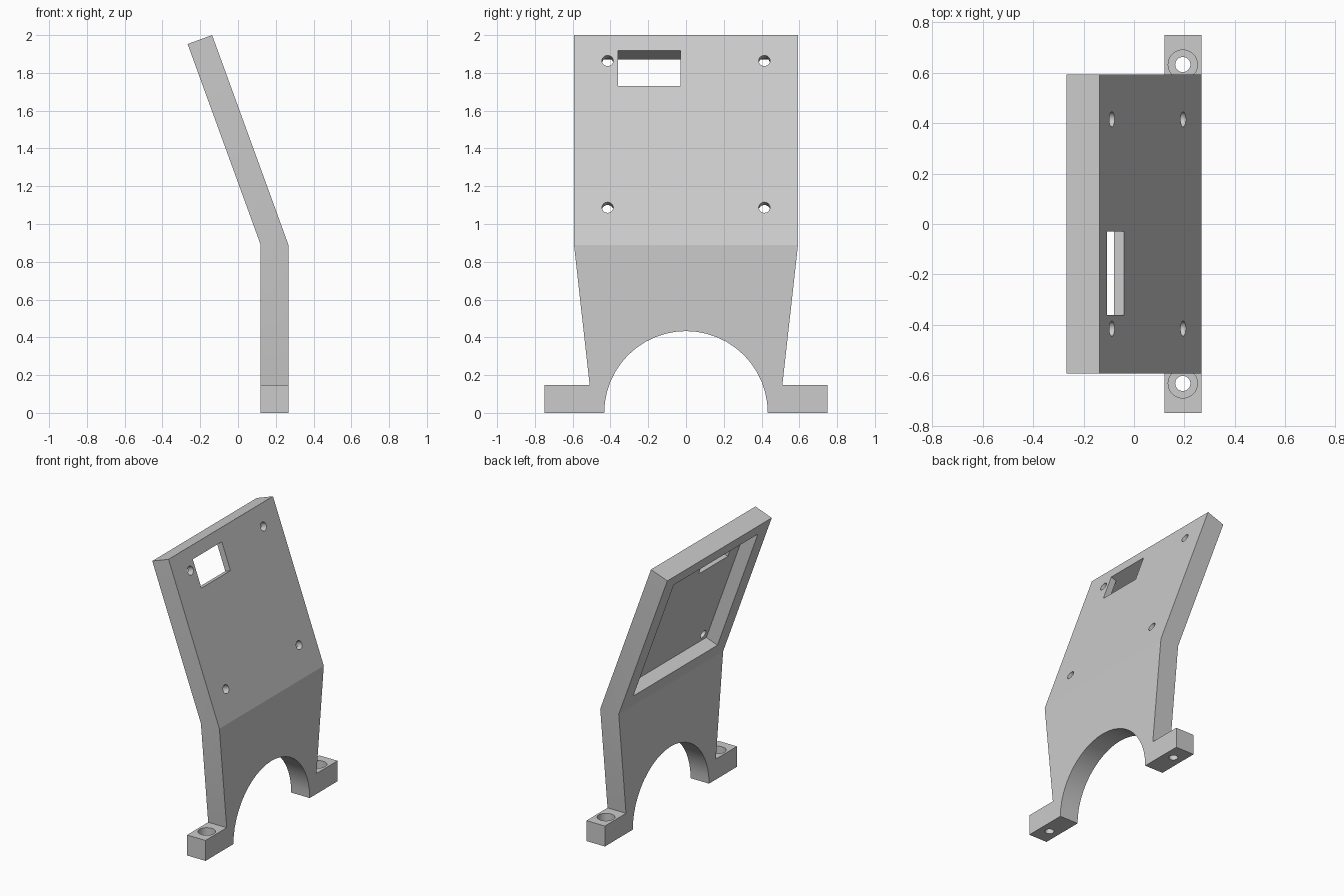
import bpy, bmesh
from math import radians, sin, cos, pi
from mathutils import Matrix, Vector

cube = bpy.data.objects.get("Cube")
if cube:
    bpy.data.objects.remove(cube, do_unlink=True)

TILT = radians(20)
BACK, FACE = 0.12, 0.267        # plate thickness range in x
BEND, TOP = 0.89, 2.0           # heights of the bend and the top edge
HALF, FOOT, FOOT_H = 0.593, 0.75, 0.147
ARCH = 0.433
FLOOR = 0.044                   # panel left behind the recess

grey = bpy.data.materials.new("plain_grey")
grey.use_nodes = True
grey.diffuse_color = (0.6, 0.6, 0.6, 1)
grey.node_tree.nodes["Principled BSDF"].inputs["Base Color"].default_value = (0.6, 0.6, 0.6, 1)


def make_object(name, bm):
    bmesh.ops.recalc_face_normals(bm, faces=bm.faces)
    mesh = bpy.data.meshes.new(name)
    bm.to_mesh(mesh)
    bm.free()
    mesh.materials.append(grey)
    obj = bpy.data.objects.new(name, mesh)
    bpy.context.collection.objects.link(obj)
    return obj


# Lower plate: arch and stepped feet outline, extruded through the thickness
side = [(FOOT, 0), (FOOT, FOOT_H), (0.51, FOOT_H), (HALF, BEND)]
arch = [(-ARCH * cos(pi * i / 24), ARCH * sin(pi * i / 24)) for i in range(25)]
outline = side + [(-y, z) for y, z in reversed(side)] + arch
bm = bmesh.new()
sheet = bm.faces.new([bm.verts.new((BACK, y, z)) for y, z in outline])
ext = bmesh.ops.extrude_face_region(bm, geom=[sheet], use_keep_orig=True)
bmesh.ops.translate(bm, vec=(FACE - BACK, 0, 0),
                    verts=[v for v in ext["geom"] if isinstance(v, bmesh.types.BMVert)])

# Upper plate: top face drawn out along the tilt, ending square
top = next(f for f in bm.faces if all(abs(v.co.z - BEND) < 1e-5 for v in f.verts))
ext = bmesh.ops.extrude_face_region(bm, geom=[top])
bmesh.ops.delete(bm, geom=[top], context="FACES_ONLY")
thick = (FACE - BACK) * cos(TILT)
length = (TOP - BEND) / cos(TILT)
tilted = Matrix.Translation((FACE, 0, BEND)) @ Matrix.Rotation(-TILT, 4, "Y")
for v in ext["geom"]:
    if isinstance(v, bmesh.types.BMVert):
        depth = 0 if v.co.x > (FACE + BACK) / 2 else -thick
        v.co = tilted @ Vector((depth, v.co.y, length))
bracket = make_object("bracket", bm)


def cut(cutter):
    cutter.hide_render = True
    mod = bracket.modifiers.new("cut", "BOOLEAN")
    mod.operation = "DIFFERENCE"
    mod.solver = "EXACT"
    mod.object = cutter
    bpy.context.view_layer.objects.active = bracket
    bpy.ops.object.modifier_apply(modifier=mod.name)
    bpy.data.objects.remove(cutter, do_unlink=True)


def cut_box(lo, hi):
    lo, hi = Vector(lo), Vector(hi)
    bm = bmesh.new()
    bmesh.ops.create_cube(bm, size=1, matrix=tilted @ Matrix.Translation((lo + hi) / 2)
                          @ Matrix.Diagonal((*(hi - lo), 1)))
    cut(make_object("cutter", bm))


def cut_round(radius, depth, matrix):
    bm = bmesh.new()
    bmesh.ops.create_cone(bm, cap_ends=True, segments=32, radius1=radius, radius2=radius,
                          depth=depth, matrix=matrix)
    cut(make_object("cutter", bm))


# Rear recess and the window opening flush with its top
cut_box((-thick - 0.05, -0.478, 0.154), (-FLOOR, 0.478, 1.095))
cut_box((-FLOOR - 0.02, -0.36, 0.894), (0.05, -0.03, 1.095))

for y in (-1, 1):
    # Panel screw holes, square to the tilted face
    for s in (0.21, 1.037):
        cut_round(0.03, 0.16, tilted @ Matrix.Translation((0, y * 0.415, s))
                  @ Matrix.Rotation(pi / 2, 4, "Y"))
    # Counterbored foot holes
    x = (BACK + FACE) / 2
    cut_round(0.058, 0.12, Matrix.Translation((x, y * 0.632, FOOT_H)))
    cut_round(0.03, 0.4, Matrix.Translation((x, y * 0.632, 0)))

bpy.ops.object.select_all(action="DESELECT")
bracket.select_set(True)
bpy.context.view_layer.objects.active = bracket
bpy.ops.object.shade_smooth_by_angle(angle=radians(15))
